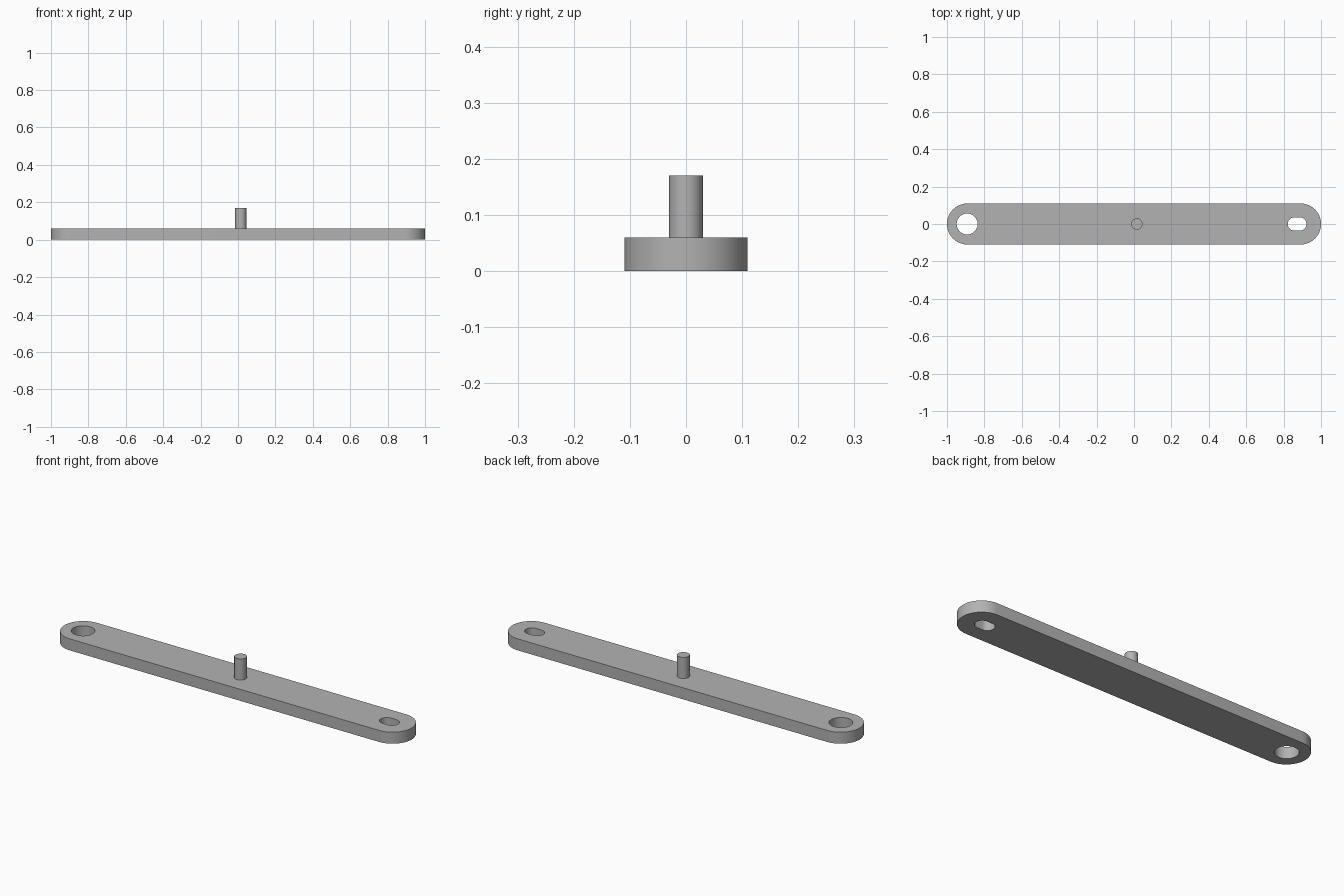
import bpy, bmesh, math

cube = bpy.data.objects.get("Cube")
if cube:
    bpy.data.objects.remove(cube, do_unlink=True)

grey = bpy.data.materials.new("plain grey")
grey.use_nodes = True
GREY = (0.45, 0.45, 0.45, 1)
grey.diffuse_color = GREY
grey.node_tree.nodes["Principled BSDF"].inputs["Base Color"].default_value = GREY


def slot_outline(x, radius, half_run, steps=32):
    """Stadium outline along x; a plain circle when half_run is zero."""
    points = []
    for side in (1, -1):
        for i in range(steps + 1):
            a = math.pi * (i / steps - 0.5)
            points.append((x + side * (half_run + radius * math.cos(a)),
                           side * radius * math.sin(a)))
    return points


def extruded(name, outlines, z0, z1):
    """Fill the outlines (inner ones become holes) and extrude them upward."""
    bm = bmesh.new()
    for outline in outlines:
        verts = [bm.verts.new((x, y, z0)) for x, y in outline]
        for a, b in zip(verts, verts[1:] + verts[:1]):
            bm.edges.new((a, b))
    bmesh.ops.remove_doubles(bm, verts=bm.verts, dist=1e-5)
    bmesh.ops.triangle_fill(bm, edges=bm.edges[:], use_beauty=True)
    top = bmesh.ops.extrude_face_region(bm, geom=bm.faces[:], use_keep_orig=True)
    top_verts = [g for g in top["geom"] if isinstance(g, bmesh.types.BMVert)]
    bmesh.ops.translate(bm, verts=top_verts, vec=(0, 0, z1 - z0))
    bmesh.ops.recalc_face_normals(bm, faces=bm.faces)
    mesh = bpy.data.meshes.new(name)
    bm.to_mesh(mesh)
    bm.free()
    mesh.materials.append(grey)
    obj = bpy.data.objects.new(name, mesh)
    bpy.context.collection.objects.link(obj)
    bpy.ops.object.select_all(action="DESELECT")
    obj.select_set(True)
    bpy.context.view_layer.objects.active = obj
    bpy.ops.object.shade_smooth_by_angle(angle=math.radians(30))
    return obj


# Flat bar with a round hole on one end and a short slot on the other
extruded("link_bar", [
    slot_outline(0, 0.11, 0.89),
    slot_outline(-0.892, 0.056, 0),
    slot_outline(0.872, 0.035, 0.015),
], 0, 0.06)

# Upright pin near the middle, sunk slightly into the bar
extruded("pin", [slot_outline(0.015, 0.03, 0)], 0.05, 0.17)
